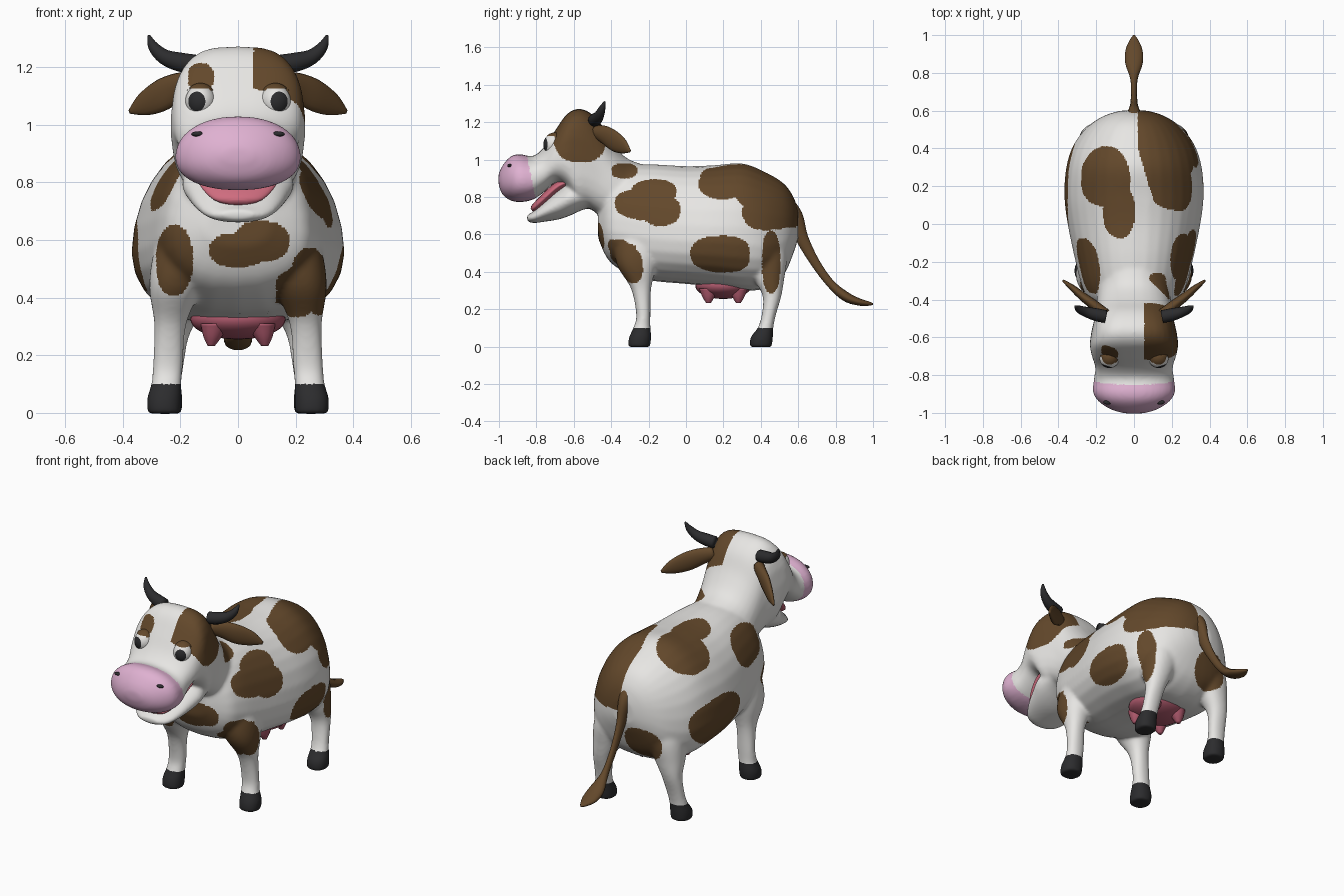
import bpy, bmesh, math
from mathutils import Vector, Matrix, noise

if "Cube" in bpy.data.objects:
    bpy.data.objects.remove(bpy.data.objects["Cube"])

X, Y, Z = Vector((1, 0, 0)), Vector((0, 1, 0)), Vector((0, 0, 1))


def material(name, *rgb):
    m = bpy.data.materials.new(name)
    m.diffuse_color = (*rgb, 1)
    m.use_nodes = True
    m.node_tree.nodes["Principled BSDF"].inputs["Base Color"].default_value = m.diffuse_color
    return m


WHITE = material("white hide", 0.8, 0.79, 0.77)
BROWN = material("brown hide", 0.125, 0.065, 0.024)
PINK = material("muzzle pink", 0.74, 0.44, 0.64)
DARK = material("dark horn", 0.025, 0.025, 0.027)
UDDER = material("udder red", 0.42, 0.10, 0.15)
TONGUE = material("tongue pink", 0.62, 0.15, 0.21)


def smooth_path(pts, steps=4):
    """Catmull-Rom resampling of (x, y, z, half width, half height) rows."""
    out = []
    for i in range(len(pts) - 1):
        a, b, c, d = (pts[max(i - 1, 0)], pts[i], pts[i + 1], pts[min(i + 2, len(pts) - 1)])
        for k in range(steps):
            t = k / steps
            out.append([0.5 * (2 * q + (r - p) * t + (2 * p - 5 * q + 4 * r - s) * t * t
                               + (3 * q - p - 3 * r + s) * t ** 3) for p, q, r, s in zip(a, b, c, d)])
    return out + [list(pts[-1])]


def loft(bm, pts, side=X, axis=None, power=2.0, egg=0.0, n=28, flip=1):
    """Closed tube of superellipse rings; egg narrows the upper half; a sixth value sets the power."""
    rows = smooth_path(pts)
    mid = [Vector((r[0] * flip, r[1], r[2])) for r in rows]
    rings = []
    for i, r in enumerate(rows):
        t = axis or (mid[min(i + 1, len(mid) - 1)] - mid[max(i - 1, 0)]).normalized()
        s = (side - t * side.dot(t)).normalized()
        u = s.cross(t)
        e = 2 / (r[5] if len(r) > 5 else power)
        ring = []
        for k in range(n):
            a = 2 * math.pi * k / n
            c, h = [math.copysign(abs(f(a)) ** e, f(a)) for f in (math.cos, math.sin)]
            ring.append(bm.verts.new(mid[i] + s * c * max(r[3], .002) * (1 - egg * h)
                                     + u * h * max(r[4], .002)))
        rings.append(ring)
    for a, b in zip(rings, rings[1:]):
        for k in range(n):
            bm.faces.new((a[k], a[(k + 1) % n], b[(k + 1) % n], b[k]))
    bm.faces.new(rings[0])
    bm.faces.new(rings[-1])


def ball(bm, centre, radii, rot=Matrix.Identity(4)):
    m = Matrix.Translation(centre) @ Matrix.Diagonal((*radii, 1)) @ rot
    bmesh.ops.create_uvsphere(bm, u_segments=32, v_segments=20, radius=1, matrix=m)


def finish(bm, name, *mats):
    bmesh.ops.recalc_face_normals(bm, faces=bm.faces)
    for f in bm.faces:
        f.smooth = True
    me = bpy.data.meshes.new(name)
    bm.to_mesh(me)
    bm.free()
    for m in mats:
        me.materials.append(m)
    ob = bpy.data.objects.new(name, me)
    bpy.context.collection.objects.link(ob)
    return ob


def spans(rows):
    """Rows of (y, top, bottom, half width, ...) to loft points."""
    return [(0, y, (t + b) / 2, w, (t - b) / 2, *more) for y, t, b, w, *more in rows]


# Hide: trunk, neck with head, jaw and legs, fused into one smooth skin
bm = bmesh.new()
loft(bm, spans([(-.47, .76, .58, .11), (-.42, .89, .47, .22), (-.34, .96, .405, .265),
                (-.2, .975, .355, .302), (0, .965, .335, .343), (.15, .97, .32, .36),
                (.3, .98, .30, .35), (.42, .935, .31, .312), (.52, .875, .38, .235),
                (.575, .80, .50, .15), (.6, .72, .58, .07)]), axis=Y, power=2.3, egg=.18)
loft(bm, spans([(-.22, .97, .60, .18, 2.2), (-.32, 1.01, .62, .19, 2.2), (-.40, 1.10, .66, .195, 2.4),
                (-.46, 1.2, .70, .20, 2.8), (-.52, 1.255, .74, .212, 3.1), (-.58, 1.272, .76, .225, 3.2),
                (-.64, 1.24, .85, .232, 3.0), (-.70, 1.155, .875, .222, 2.6), (-.76, 1.065, .825, .205, 2.4),
                (-.82, 1.018, .785, .212, 2.3), (-.89, 1.03, .772, .217, 2.2), (-.94, 1.015, .782, .187, 2.15),
                (-.983, .965, .815, .12, 2.1), (-1.003, .92, .87, .05, 2)]), axis=Y, egg=.07)
loft(bm, spans([(-.46, .84, .74, .15), (-.54, .87, .735, .18), (-.62, .885, .70, .195),
                (-.68, .845, .68, .178), (-.76, .775, .667, .148), (-.82, .72, .66, .108),
                (-.85, .705, .672, .055)]), axis=Y, power=2.0)
for f in (1, -1):
    loft(bm, [(.16, -.23, .68, .10, .12), (.195, -.255, .54, .102, .125), (.218, -.262, .43, .09, .105),
              (.235, -.24, .31, .056, .054), (.243, -.228, .17, .053, .038), (.248, -.235, .105, .052, .045),
              (.256, -.245, .05, .06, .06), (.256, -.252, -.003, .058, .06)], axis=Z, flip=f, power=2.2)
    loft(bm, [(.15, .40, .62, .11, .12), (.175, .43, .48, .11, .11), (.205, .445, .36, .085, .08),
              (.228, .46, .27, .06, .05), (.24, .443, .17, .053, .038), (.248, .425, .10, .052, .042),
              (.252, .405, .05, .06, .06), (.252, .40, -.003, .058, .06)], axis=Z, flip=f, power=2.2)
hide = finish(bm, "hide")
rm = hide.modifiers.new("fuse", "REMESH")
rm.mode, rm.voxel_size, rm.use_smooth_shade = "VOXEL", 0.008, True
sm = hide.modifiers.new("soften", "SMOOTH")
sm.factor, sm.iterations = 0.5, 22
dg = bpy.context.evaluated_depsgraph_get()
skin = bpy.data.meshes.new_from_object(hide.evaluated_get(dg))
hide.modifiers.clear()
hide.data = skin
skin.materials.clear()
for m in (WHITE, BROWN, PINK, DARK):
    skin.materials.append(m)

# Hide markings: ellipses (centre, radii) seen from each side
RIGHT = [(-.17, .83, .12, .065), (-.25, .76, .13, .08), (-.13, .725, .10, .08), (-.33, .94, .07, .04),
         (-.35, .50, .055, .075), (-.28, .43, .05, .09), (.2, .88, .13, .09), (.42, .86, .16, .13),
         (.32, .93, .17, .09), (.45, .71, .15, .085), (.56, .78, .08, .15), (.19, .495, .16, .10),
         (.455, .45, .05, .165), (-.57, 1.14, .15, .155)]
LEFT = [(-.22, .80, .15, .10), (.2, .55, .22, .13)]
TOP = [(-.15, .25, .13, .16), (-.08, .06, .085, .13)]
FRONT = [(0, .565, .1, .06), (.08, .595, .1, .07), (-.22, .53, .065, .125), (-.13, 1.165, .045, .05),
         (.25, .47, .065, .1), (.20, .40, .07, .065)]
BACK = [(-.1, .46, .11, .10)]


def inside(spots, a, b, c):
    limit = 1 + .18 * noise.noise(c * 9)
    return any(abs((a - p) / r) ** 2.3 + abs((b - q) / s) ** 2.3 < limit for p, q, r, s in spots)


def right_start(y, z):
    """How far from the middle the right-hand markings begin."""
    if z > 1:
        return .055
    if z < .6:
        return .13 + max(0, z - .45) * .4 if y < -.2 else .17
    return .02 + max(0, .4 - y) * .3 if z > .8 and y > 0 else .02


def hide_colour(c):
    x, y, z = c
    if z < .1:
        return 3
    if z > .755 and y < -.85 + (1.02 - z) * .2:
        return 2
    spot = (x > right_start(y, z) and inside(RIGHT, y, z, c)
            or x < -.02 and inside(LEFT, y, z, c)
            or z > .7 and y > -.3 and inside(TOP, x, y, c)
            or (y < -.6 if z > 1 else -.5 < y < -.27) and inside(FRONT, x, z, c)
            or y > .4 and inside(BACK, x, z, c))
    return int(spot)


for p in skin.polygons:
    p.material_index = hide_colour(p.center)
    p.use_smooth = True
bpy.context.view_layer.update()

# Tongue lying in the open mouth
bm = bmesh.new()
loft(bm, [(0, -.60, .89, .15, .03), (0, -.68, .86, .155, .026), (0, -.76, .79, .132, .024),
          (0, -.81, .742, .085, .02), (0, -.825, .73, .03, .01)])
finish(bm, "tongue", TONGUE)

# Tail with tuft
bm = bmesh.new()
loft(bm, [(0, .53, .79, .045, .03), (0, .578, .70, .036, .045), (0, .62, .58, .022, .034),
          (0, .69, .45, .016, .025), (0, .77, .34, .02, .022), (0, .85, .27, .046, .026),
          (0, .92, .24, .045, .02), (0, .975, .23, .022, .012), (0, 1.0, .228, .004, .004)], n=16)
finish(bm, "tail", BROWN)

# Udder with four teats
bm = bmesh.new()
ball(bm, (0, .2, .325), (.165, .15, .07))
for f in (1, -1):
    for y in (.12, .28):
        loft(bm, [(.08, y, .31, .05, .05), (.088, y, .265, .032, .032), (.093, y, .232, .012, .012)],
             axis=Z, flip=f, n=12)
finish(bm, "udder", UDDER)

for f, tag in ((1, "right"), (-1, "left")):
    # Horn
    bm = bmesh.new()
    loft(bm, [(.15, -.49, 1.21, .034, .034), (.2, -.48, 1.217, .034, .034), (.255, -.465, 1.235, .027, .027),
              (.293, -.45, 1.27, .019, .019), (.31, -.435, 1.31, .005, .005)], side=Y, flip=f, n=14)
    finish(bm, tag + "_horn", DARK)
    # Ear
    bm = bmesh.new()
    loft(bm, [(.15, -.48, 1.15, .035, .03), (.21, -.43, 1.13, .05, .027), (.27, -.385, 1.1, .056, .023),
              (.33, -.335, 1.07, .04, .016), (.375, -.30, 1.045, .008, .006)], side=Z, flip=f, n=16)
    finish(bm, tag + "_ear", BROWN)
    # Eye with pupil faces around the gaze direction
    gaze = Vector((.3 * f, -.95, 0)).normalized()
    turn = Z.rotation_difference(gaze).to_matrix().to_4x4()
    centre, radii = Vector((.13 * f, -.708, 1.081)), Vector((.053, .055, .058))
    bm = bmesh.new()
    ball(bm, centre, radii, turn)
    for face in bm.faces:
        d = face.calc_center_median() - centre
        d = Vector((d.x / radii.x, d.y / radii.y, d.z / radii.z))
        face.material_index = int(d.normalized().dot(gaze) > math.cos(math.radians(32)))
    finish(bm, tag + "_eye", WHITE, DARK)
    # Upper eyelid
    bm = bmesh.new()
    ball(bm, centre + Vector((0, .006, 0)), radii * 1.1)
    low = [v for v in bm.verts if (v.co - centre).dot(Vector((-.1 * f, .3, .95))) < .03]
    bmesh.ops.delete(bm, geom=low, context="VERTS")
    finish(bm, tag + "_eyelid", BROWN)
    # Nostril pressed onto the muzzle surface
    hit, spot, normal, _ = hide.ray_cast(Vector((.14 * f, -2, .968)), Y)
    bm = bmesh.new()
    ball(bm, spot if hit else Vector((.14 * f, -.95, .968)), (.022, .012, .009),
         Matrix.Rotation(-.3 * f, 4, "Y"))
    finish(bm, tag + "_nostril", DARK)
